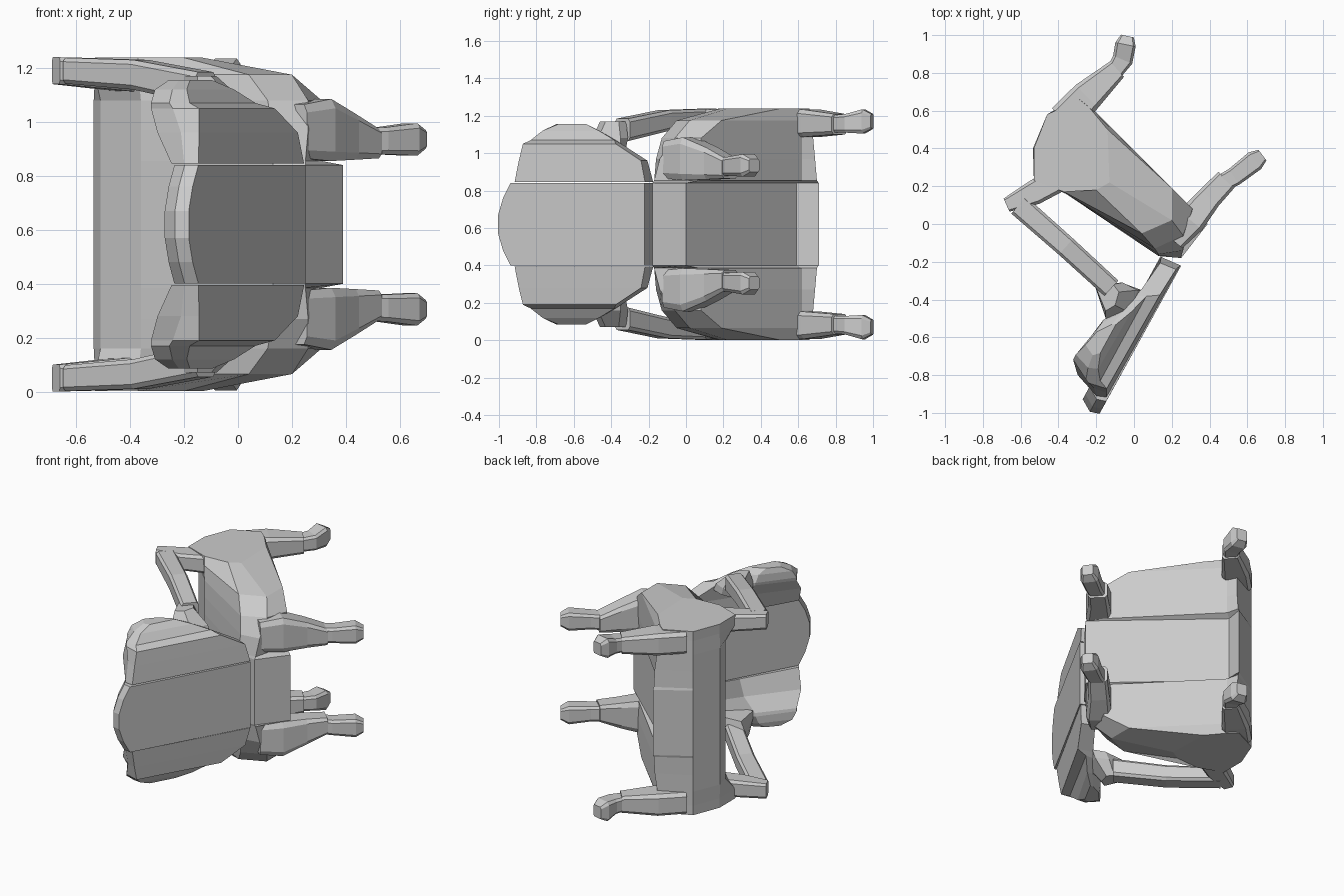
import bpy
import bmesh
from mathutils import Vector

cube = bpy.data.objects.get("Cube")
if cube:
    bpy.data.objects.remove(cube, do_unlink=True)

MID = 0.62  # height of the symmetry plane: the chair lies on its side
SIDES = (("right", 1), ("left", -1))


def loft(name, rings):
    """Skin a stack of equal-length rings and cap both ends."""
    bm = bmesh.new()
    loops = [[bm.verts.new(p) for p in ring] for ring in rings]
    n = len(loops[0])
    for a, b in zip(loops, loops[1:]):
        for i in range(n):
            j = (i + 1) % n
            bm.faces.new((a[i], a[j], b[j], b[i]))
    bm.faces.new(loops[0])
    bm.faces.new(loops[-1])
    bmesh.ops.recalc_face_normals(bm, faces=bm.faces)
    mesh = bpy.data.meshes.new(name)
    bm.to_mesh(mesh)
    bm.free()
    ob = bpy.data.objects.new(name, mesh)
    bpy.context.collection.objects.link(ob)
    return ob


def mirrored_loft(name, slices):
    """Slices are (distance from the middle, outline), listed outwards."""
    full = [(-h, o) for h, o in reversed(slices)] + list(slices)
    return loft(name, [[(x, y, MID + h) for x, y in o] for h, o in full])


def loft_pair(name, slices):
    """One separate loft on each side of the middle."""
    for side, sign in SIDES:
        loft(f"{side}_{name}", [[(x, y, MID + sign * h) for x, y in o] for h, o in slices])


def bar_pair(name, path):
    """Chamfered bars on both sides: (x, y, offset, half width, half height)."""
    corners = [(1, .7), (.75, 1), (-.75, 1), (-1, .7), (-1, -.7), (-.75, -1), (.75, -1), (1, -.7)]
    for side, sign in SIDES:
        rings = []
        for i, (x, y, h, w, d) in enumerate(path):
            a, b = path[max(i - 1, 0)], path[min(i + 1, len(path) - 1)]
            t = Vector((b[0] - a[0], b[1] - a[1])).normalized()
            rings.append([(x - t.y * w * u, y + t.x * w * u, MID + sign * (h + d * v))
                          for u, v in corners])
        loft(f"{side}_{name}", rings)


# Seat with rounded sides, a front apron and a rear rail between the legs
front = [(-.46, .58), (-.535, .40), (-.51, .31), (-.36, .16)]
side_front = [(-.46, .58), (-.53, .40), (-.53, .23), (-.37, .17)]
mirrored_loft("seat", [
    (.22, [(.13, -.17), (.25, -.18), (.39, .0), (-.27, .59), (-.25, .71)] + front),
    (.235, [(.13, -.17), (.25, -.17), (.31, .07), (-.23, .62), (-.25, .70)] + front),
    (.35, [(.13, -.16), (.26, -.14), (.31, .08), (-.23, .62), (-.25, .69)] + front),
    (.46, [(.11, -.13), (.26, -.06), (.31, .08), (-.23, .62), (-.26, .68)] + front),
    (.555, [(.04, -.05), (.20, .02), (.20, .19), (-.23, .62), (-.27, .67)] + side_front),
    (.618, [(-.20, .18), (-.13, .22), (-.14, .50), (-.24, .62), (-.29, .66)] + side_front),
])

# Backrest, laid out as (distance up the back, distance forward)
base = Vector((.25, -.21))
up = Vector((-.478, -.878))
forward = Vector((-.878, .478))


def back_outline(points):
    return [tuple(base + up * u + forward * f) for u, f in points]


mirrored_loft("backrest_centre", [
    (h, back_outline([(.01, -.005), (top - .015, 0), (top, .05), (top - .04, .115),
                      (.40, .115), (.02, .115)]))
    for h, top in ((.05, .92), (.14, .89), (.22, .845))
])
loft_pair("back_wing", [(h, back_outline(p)) for h, p in [
    (.225, [(.01, 0), (.81, .01), (.83, .06), (.80, .13), (.40, .12), (.02, .11)]),
    (.34, [(.04, .01), (.79, .02), (.80, .09), (.78, .20), (.42, .14), (.05, .10)]),
    (.43, [(.20, .02), (.77, .03), (.79, .13), (.72, .26), (.46, .21), (.22, .12)]),
    (.45, [(.24, .08), (.75, .08), (.78, .15), (.72, .26), (.46, .22), (.26, .13)]),
    (.50, [(.35, .11), (.70, .12), (.72, .17), (.69, .26), (.48, .22), (.37, .15)]),
    (.535, [(.45, .15), (.62, .15), (.65, .18), (.62, .24), (.53, .22), (.46, .17)]),
]])

# Arms: front post, long rest and the joint at the backrest
bar_pair("arm_post", [(-.38, .25, .55, .07, .06), (-.53, .165, .56, .065, .055),
                      (-.675, .10, .57, .038, .05)])
bar_pair("arm_rest", [(-.61, .10, .57, .06, .048), (-.36, -.12, .555, .057, .055),
                      (-.12, -.34, .505, .055, .06)])
loft_pair("arm_joint", [
    (.41, [(-.18, -.33), (-.04, -.32), (.04, -.35), (-.01, -.48), (-.15, -.50)]),
    (.46, [(-.21, -.32), (-.06, -.31), (.02, -.35), (-.02, -.47), (-.15, -.50)]),
    (.55, [(-.20, -.34), (-.11, -.32), (-.08, -.36), (-.10, -.43), (-.15, -.46)]),
])

# Front legs with turned feet
bar_pair("front_leg", [(-.37, .55, .54, .09, .072), (-.25, .675, .54, .085, .073),
                       (-.09, .82, .535, .055, .055)])
bar_pair("front_foot", [(-.12, .78, .535, .04, .045), (-.06, .87, .54, .055, .05),
                        (-.045, .95, .55, .055, .065), (-.035, .995, .55, .035, .04)])

# Rear legs tapering from the seat corners
bar_pair("rear_leg", [(.21, -.09, .345, .06, .10), (.30, .02, .35, .08, .115),
                      (.40, .14, .325, .065, .085), (.49, .235, .30, .06, .055)])
bar_pair("rear_foot", [(.42, .19, .305, .045, .05), (.53, .25, .31, .05, .05),
                       (.64, .335, .315, .055, .06), (.68, .365, .315, .035, .035)])
